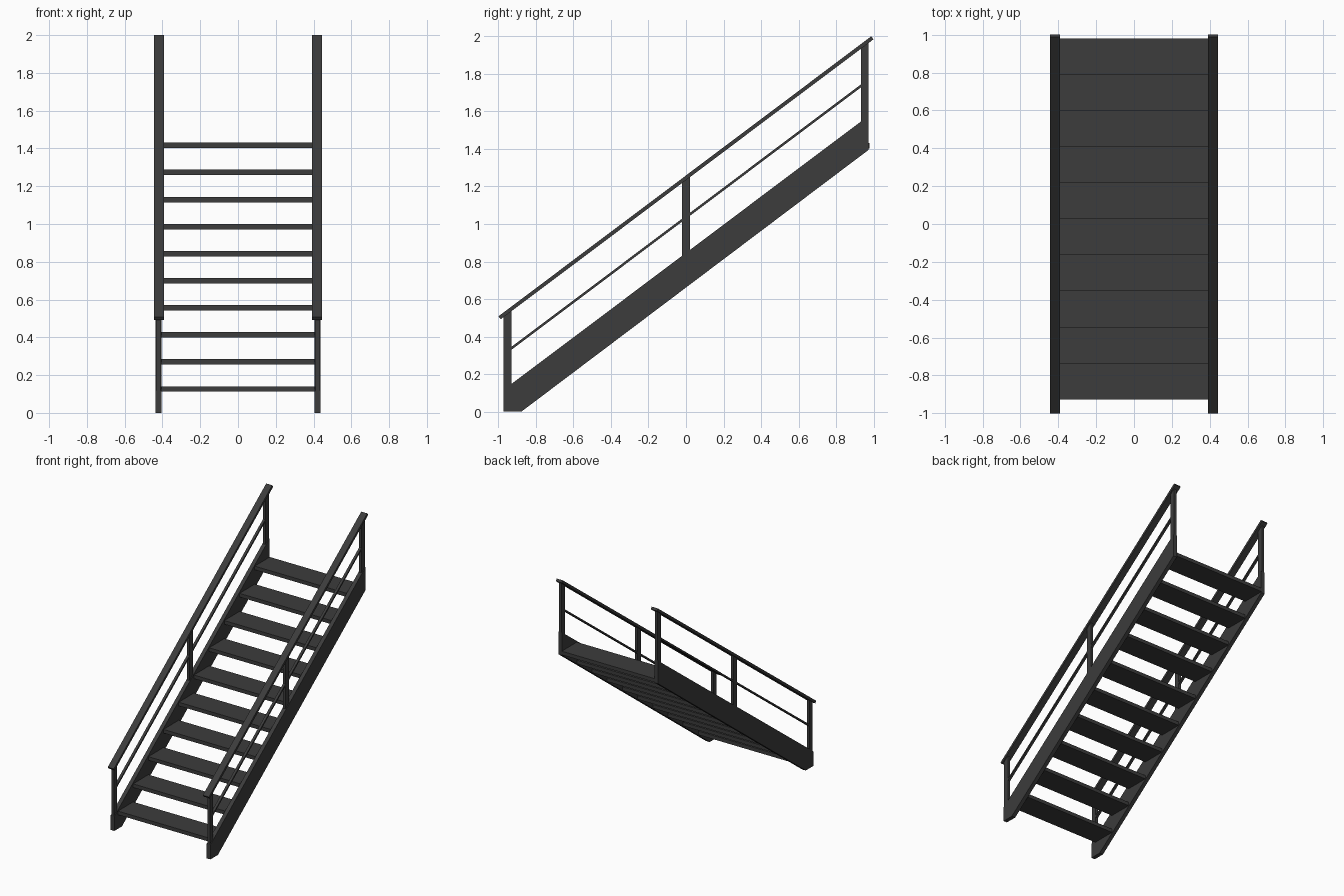
import bpy
import bmesh

default = bpy.data.objects.get("Cube")
if default:
    bpy.data.objects.remove(default, do_unlink=True)

# Single dark painted-steel colour
steel = bpy.data.materials.new("dark_grey_steel")
steel.use_nodes = True
colour = (0.045, 0.045, 0.045, 1)
steel.diffuse_color = colour
steel.node_tree.nodes["Principled BSDF"].inputs["Base Color"].default_value = colour

SLOPE = 0.751
STEPS = 10
RUN, RISE = 0.1907, 0.1433
FRONT, BACK = -0.972, 0.974


def extrude_profile(name, profile, x0, x1):
    """Solid made from a (y, z) outline swept along x."""
    bm = bmesh.new()
    face = bm.faces.new([bm.verts.new((x0, y, z)) for y, z in profile])
    swept = bmesh.ops.extrude_face_region(bm, geom=[face])["geom"]
    verts = [v for v in swept if isinstance(v, bmesh.types.BMVert)]
    bmesh.ops.translate(bm, verts=verts, vec=(x1 - x0, 0, 0))
    bmesh.ops.recalc_face_normals(bm, faces=bm.faces)
    mesh = bpy.data.meshes.new(name)
    bm.to_mesh(mesh)
    bm.free()
    mesh.materials.append(steel)
    obj = bpy.data.objects.new(name, mesh)
    bpy.context.collection.objects.link(obj)
    return obj


def line(y, offset):
    """Point on a line parallel to the stair pitch."""
    return (y, offset + SLOPE * y)


def sloped_band(y0, y1, low, high, lean=0.0):
    """Outline between two pitch lines; lean squares the ends to the pitch."""
    return [line(y0 + lean, low), line(y1, low),
            line(y1 - lean, high), line(y0, high)]


for side, s in (("left", 1), ("right", -1)):
    # Stringer with a flat foot and plumb ends
    foot = [(FRONT, 0), (-0.877, 0), line(BACK, 0.664),
            line(BACK, 0.846), line(FRONT, 0.846)]
    extrude_profile(side + "_stringer", foot, s * 0.406, s * 0.438)

    # Handrail
    extrude_profile(side + "_handrail",
                    sloped_band(-1.0, 1.0, 1.234, 1.259, 0.012),
                    s * 0.391, s * 0.444)

    # Posts, cut to the pitch under the handrail
    posts = {"front": (FRONT, -0.93), "middle": (-0.021, 0.021), "back": (0.932, BACK)}
    for place, (y0, y1) in posts.items():
        extrude_profile(f"{side}_{place}_post", sloped_band(y0, y1, 0.80, 1.238),
                        s * 0.411, s * 0.433)

    # Thin middle rail in each bay
    for place, y0, y1 in (("lower", -0.935, -0.015), ("upper", 0.015, 0.937)):
        extrude_profile(f"{side}_{place}_mid_rail", sloped_band(y0, y1, 1.028, 1.044),
                        s * 0.412, s * 0.432)

# Open treads between the stringers
for i in range(STEPS):
    y = -0.927 + i * RUN
    top = 0.141 + i * RISE
    y_end = min(y + RUN + 0.001, 0.979)
    extrude_profile(f"tread_{i + 1}",
                    [(y, top - 0.029), (y_end, top - 0.029), (y_end, top), (y, top)],
                    -0.407, 0.407)
